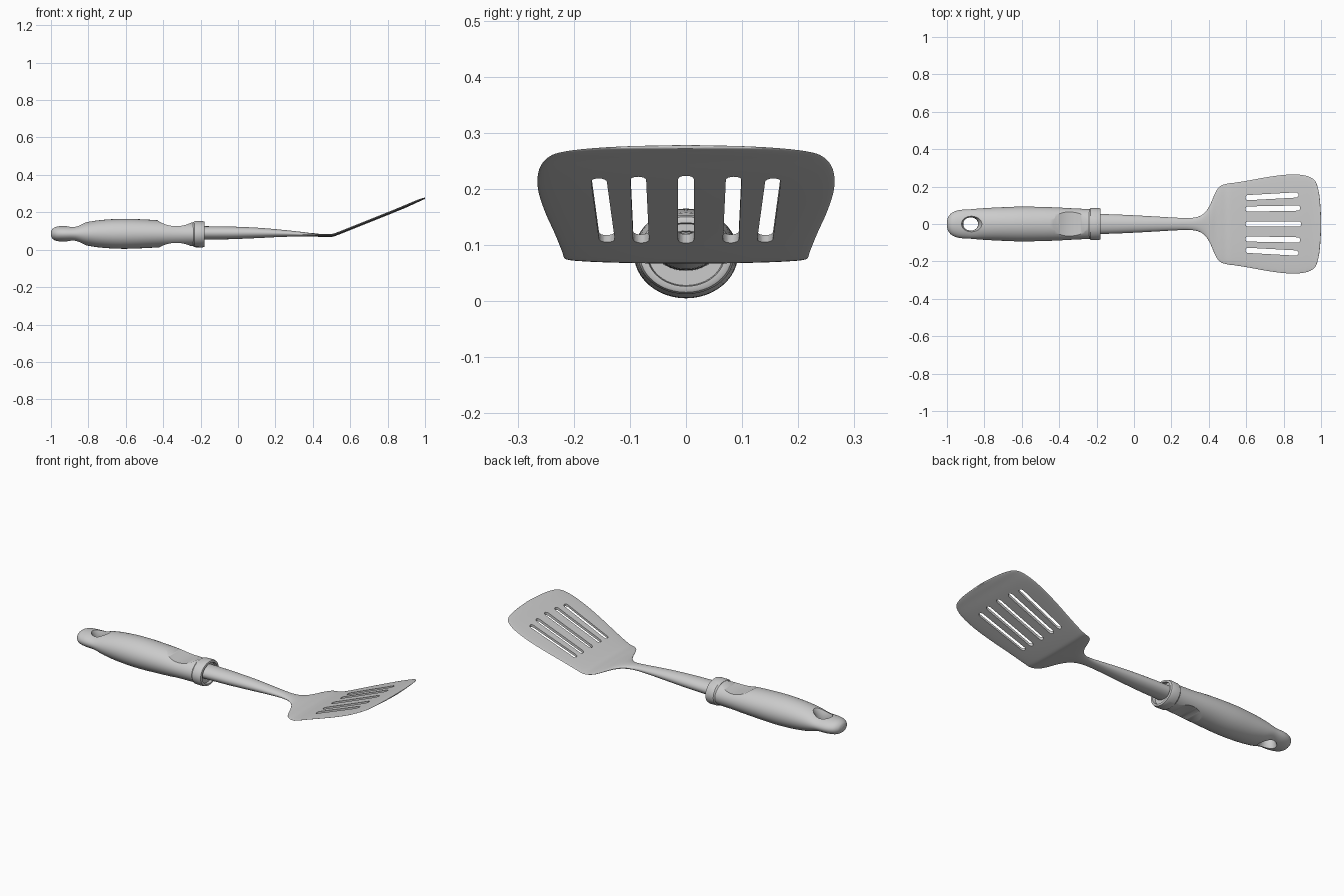
import bpy, bmesh, math
from mathutils import Vector, Matrix

if "Cube" in bpy.data.objects:
    bpy.data.objects.remove(bpy.data.objects["Cube"], do_unlink=True)

grey = bpy.data.materials.new("light grey")
grey.use_nodes = True
colour = (0.6, 0.6, 0.6, 1)
grey.diffuse_color = colour
grey.node_tree.nodes["Principled BSDF"].inputs["Base Color"].default_value = colour


def finish(name, bm):
    bmesh.ops.recalc_face_normals(bm, faces=bm.faces)
    mesh = bpy.data.meshes.new(name)
    bm.to_mesh(mesh)
    bm.free()
    mesh.materials.append(grey)
    obj = bpy.data.objects.new(name, mesh)
    bpy.context.collection.objects.link(obj)
    return obj


def smooth_path(points, steps):
    """Catmull-Rom interpolation of the stations."""
    pts = [Vector(p) for p in points]
    out = []
    for i in range(len(pts) - 1):
        a, b, c, d = pts[max(i - 1, 0)], pts[i], pts[i + 1], pts[min(i + 2, len(pts) - 1)]
        for k in range(steps):
            t = k / steps
            out.append(b + (c - a) * (t / 2) + (a * 2 - b * 5 + c * 4 - d) * (t * t / 2)
                       + (b * 3 - a - c * 3 + d) * (t ** 3 / 2))
    return out + [pts[-1]]


def loft(name, stations, sides=48):
    """Oval rings along x; each station is x, half width, half height, centre z."""
    bm = bmesh.new()
    rings = []
    for s in stations:
        x, w, h, z = s
        rings.append([bm.verts.new((x, w * math.cos(a), z + h * math.sin(a)))
                      for a in (2 * math.pi * k / sides for k in range(sides))])
    for r, q in zip(rings, rings[1:]):
        for k in range(sides):
            n = (k + 1) % sides
            bm.faces.new((r[k], r[n], q[n], q[k]))
    bm.faces.new(rings[0])
    bm.faces.new(rings[-1])
    return finish(name, bm)


def cut(target, cutter):
    mod = target.modifiers.new("cut", "BOOLEAN")
    mod.operation, mod.solver, mod.object = "DIFFERENCE", "EXACT", cutter
    bpy.context.view_layer.objects.active = target
    bpy.ops.object.modifier_apply(modifier=mod.name)
    bpy.data.objects.remove(cutter, do_unlink=True)


def thumb_cutter(z):
    bm = bmesh.new()
    bmesh.ops.create_cone(bm, cap_ends=True, segments=128, radius1=0.18, radius2=0.18, depth=0.4,
                          matrix=Matrix.Translation((-0.33, 0, z)) @ Matrix.Rotation(math.pi / 2, 4, "X"))
    return finish("thumb_cutter", bm)


def hole_cutter():
    """Hourglass shape, so the hole flares at both mouths."""
    bm = bmesh.new()
    rings = []
    for i in range(13):
        t = i / 6 - 1
        r = 0.04 + 0.022 * t * t
        rings.append([bm.verts.new((-0.873 + r * math.cos(a), r * 0.88 * math.sin(a), 0.085 + 0.065 * t))
                      for a in (math.pi * k / 20 for k in range(40))])
    for r, q in zip(rings, rings[1:]):
        for k in range(40):
            n = (k + 1) % 40
            bm.faces.new((r[k], r[n], q[n], q[k]))
    bm.faces.new(rings[0])
    bm.faces.new(rings[-1])
    return finish("hole_cutter", bm)


def slot_cutter(y0, y1, x0, x1, r=0.014):
    """Round-ended upright prism from (x0, y0) to (x1, y1)."""
    bm = bmesh.new()
    ring = []
    for x, y, start in ((x1, y1, -math.pi / 2), (x0, y0, math.pi / 2)):
        for k in range(9):
            a = start + math.pi * k / 8
            ring.append(bm.verts.new((x + r * math.cos(a), y + r * math.sin(a), -0.1)))
    face = bm.faces.new(ring)
    top = bmesh.ops.extrude_face_region(bm, geom=[face])["geom"]
    bmesh.ops.translate(bm, vec=(0, 0, 0.7), verts=[v for v in top if isinstance(v, bmesh.types.BMVert)])
    return finish("slot_cutter", bm)


# Handle with thumb dents and a hanging hole
handle = loft("handle", smooth_path([
    (-1.0, 0.015, 0.010, 0.085), (-0.992, 0.040, 0.026, 0.085), (-0.97, 0.062, 0.038, 0.085),
    (-0.93, 0.075, 0.042, 0.085), (-0.87, 0.079, 0.044, 0.085), (-0.81, 0.084, 0.062, 0.085),
    (-0.72, 0.089, 0.075, 0.085), (-0.6, 0.093, 0.080, 0.085), (-0.45, 0.090, 0.074, 0.085),
    (-0.33, 0.084, 0.066, 0.083), (-0.23, 0.079, 0.063, 0.083), (-0.205, 0.079, 0.063, 0.083)], 5))
for z in (0.306, -0.143):
    cut(handle, thumb_cutter(z))
cut(handle, hole_cutter())

# Collar with a recessed end face
collar = loft("collar", [(x, w, w * 0.82, 0.083) for x, w in (
    (-0.24, 0.078), (-0.232, 0.085), (-0.19, 0.086), (-0.18, 0.082), (-0.178, 0.077),
    (-0.178, 0.069), (-0.195, 0.067))])

# Shaft flowing into the upturned blade
blade = loft("shaft_and_blade", smooth_path([
    (-0.22, 0.055, 0.036, 0.09), (-0.05, 0.049, 0.034, 0.09), (0.1, 0.041, 0.028, 0.09),
    (0.22, 0.034, 0.020, 0.088), (0.3, 0.032, 0.015, 0.085), (0.35, 0.042, 0.012, 0.082),
    (0.385, 0.068, 0.010, 0.080), (0.41, 0.110, 0.009, 0.079), (0.435, 0.168, 0.008, 0.077),
    (0.46, 0.202, 0.008, 0.076), (0.5, 0.216, 0.008, 0.076), (0.54, 0.221, 0.008, 0.089),
    (0.62, 0.234, 0.008, 0.121), (0.72, 0.252, 0.008, 0.161), (0.82, 0.264, 0.008, 0.201),
    (0.9, 0.262, 0.008, 0.234), (0.95, 0.246, 0.007, 0.256), (0.975, 0.218, 0.006, 0.266),
    (0.99, 0.160, 0.005, 0.272), (0.997, 0.090, 0.004, 0.274), (1.0, 0.030, 0.003, 0.275)], 4), 64)

# Five slots, slightly fanned
for y0, y1, x1 in ((0, 0, 0.88), (0.08, 0.085, 0.875), (0.141, 0.155, 0.865)):
    for side in ((1, -1) if y0 else (1,)):
        cut(blade, slot_cutter(side * y0, side * y1, 0.61, x1))

bpy.ops.object.select_all(action="DESELECT")
for obj in (handle, collar, blade):
    obj.select_set(True)
bpy.context.view_layer.objects.active = blade
bpy.ops.object.shade_smooth_by_angle(angle=math.radians(35))
